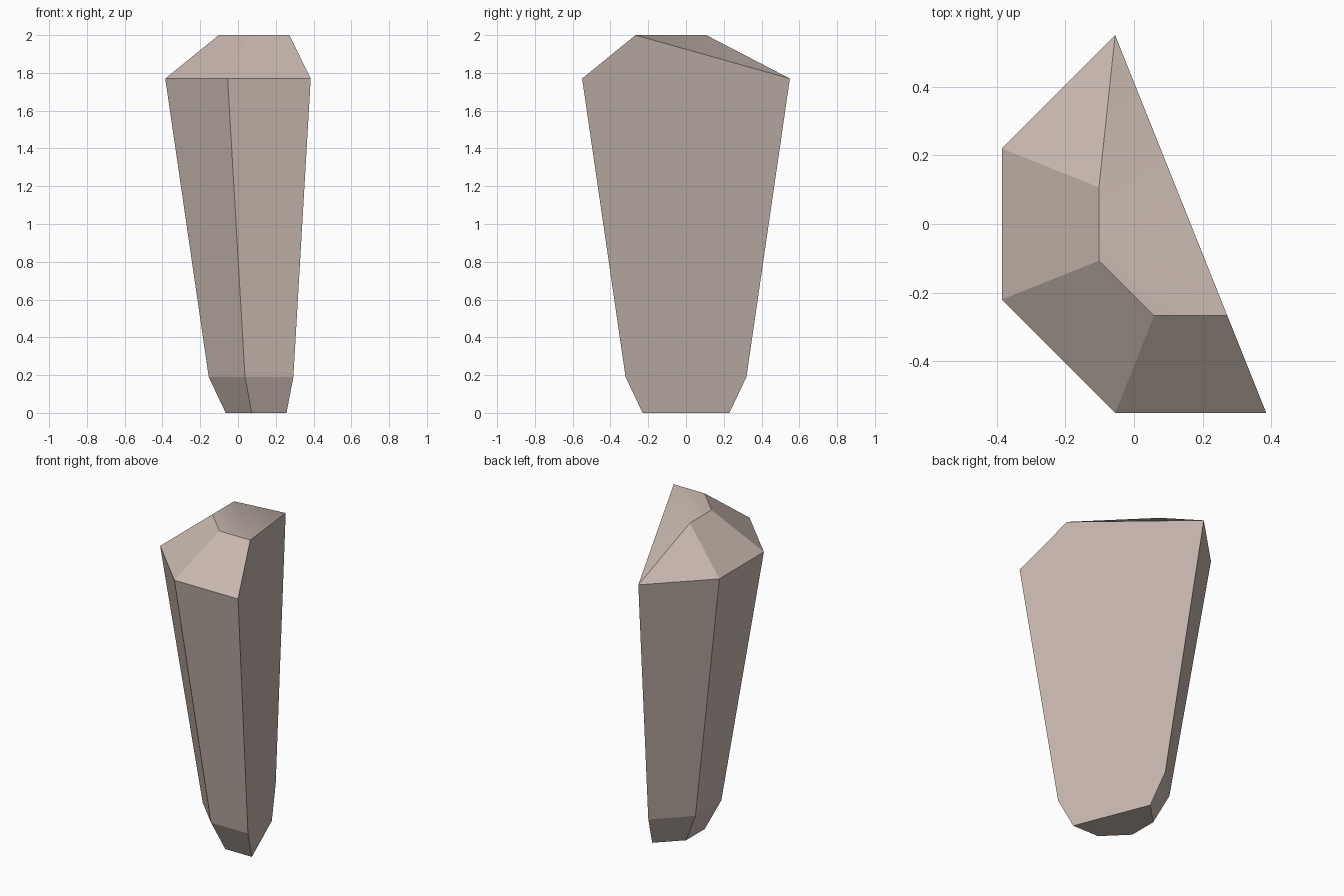
import bpy
import bmesh

if "Cube" in bpy.data.objects:
    bpy.data.objects.remove(bpy.data.objects["Cube"])

# Half of an octagonal crystal, split along a vertical plane
AXIS_X = 0.165
RINGS = [(0.0, 0.23), (0.19, 0.32), (1.77, 0.55), (2.0, 0.267)]  # z, radius
# Unit octagon corners left after the split, from back to front right
CORNERS = [(-0.4, 1), (-1, 0.4), (-1, -0.4), (-0.4, -1), (0.4, -1)]

stone = bpy.data.materials.new("pinkish stone")
stone.diffuse_color = (0.58, 0.48, 0.43, 1)
stone.use_nodes = True
stone.node_tree.nodes["Principled BSDF"].inputs["Base Color"].default_value = stone.diffuse_color

bm = bmesh.new()
rings = [[bm.verts.new((AXIS_X + x * r, y * r, z)) for x, y in CORNERS]
         for z, r in RINGS]

# The back corner of the top is chipped away down to the widest ring
bm.verts.remove(rings[3][0])
rings[3][0] = rings[2][0]

# Faceted sides
for low, high in zip(rings, rings[1:]):
    for i in range(4):
        corners = [low[i], low[i + 1], high[i + 1], high[i]]
        bm.faces.new(list(dict.fromkeys(corners)))

# Flat base and the flat split face
bm.faces.new(rings[0])
bm.faces.new([r[4] for r in rings] + [r[0] for r in reversed(rings[:3])])

# Top: level facet and the sloping chipped facet, softly blended
top = rings[3]
caps = [bm.faces.new(top[1:]), bm.faces.new([top[0], top[1], top[4]])]
for face in caps:
    face.smooth = True

bmesh.ops.recalc_face_normals(bm, faces=bm.faces)
mesh = bpy.data.meshes.new("crystal_shard")
bm.to_mesh(mesh)
bm.free()
mesh.materials.append(stone)
shard = bpy.data.objects.new("crystal_shard", mesh)
bpy.context.collection.objects.link(shard)

# Keep every edge crisp except the fold inside the top
smooth_faces = [p for p in mesh.polygons if p.use_smooth]
fold = set(smooth_faces[0].edge_keys) & set(smooth_faces[1].edge_keys)
for edge in mesh.edges:
    edge.use_edge_sharp = edge.key not in fold
